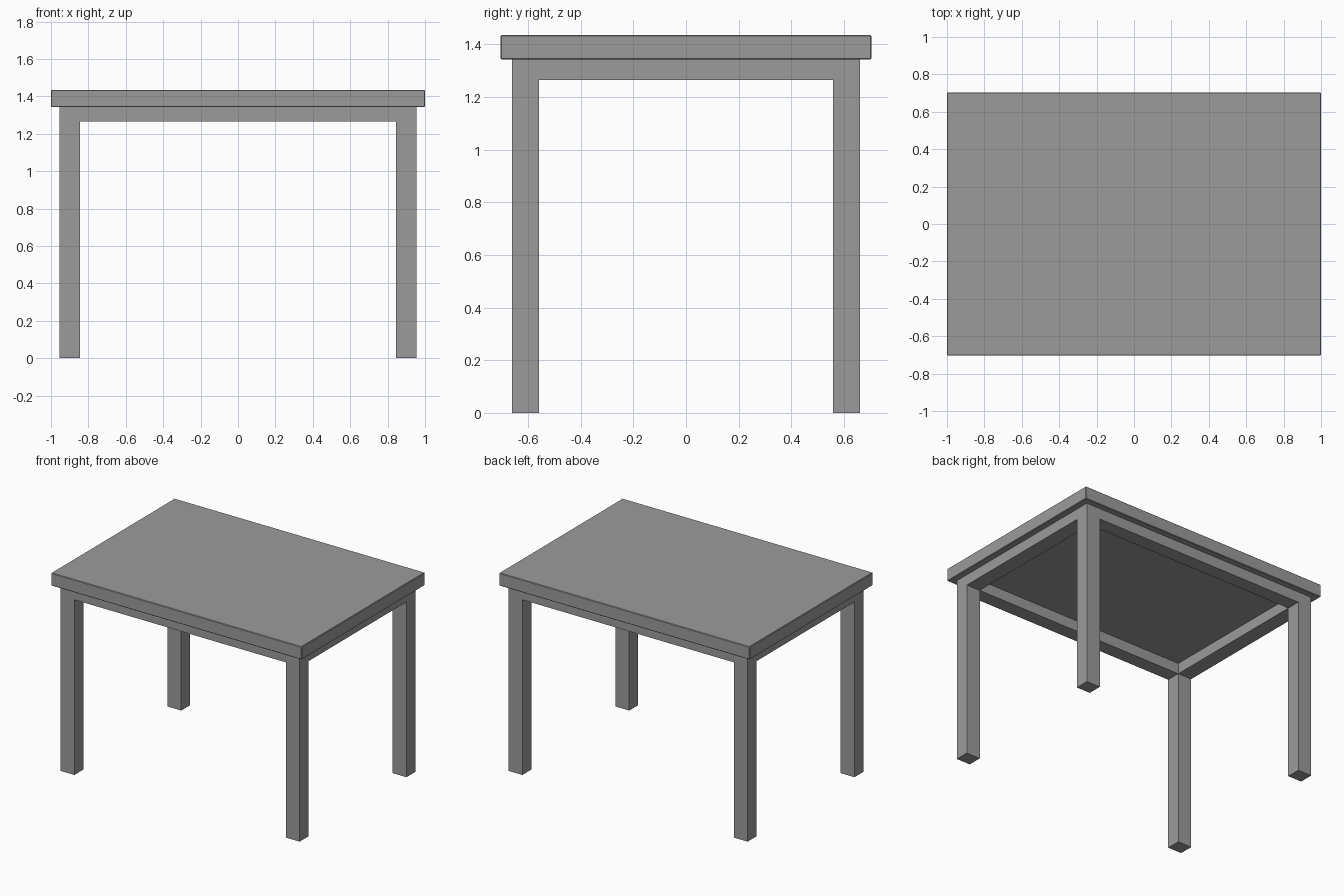
import bpy

default = bpy.data.objects.get("Cube")
if default:
    bpy.data.objects.remove(default, do_unlink=True)

grey = bpy.data.materials.new("plain_grey")
grey.use_nodes = True
colour = (0.33, 0.33, 0.33, 1)
grey.diffuse_color = colour
grey.node_tree.nodes["Principled BSDF"].inputs["Base Color"].default_value = colour

TOP, UNDER, RAIL = 1.435, 1.342, 1.265   # heights: top face, underside, rail bottom
OX, IX = 0.955, 0.845                    # outer and inner leg faces along x
OY, IY = 0.66, 0.558                     # outer and inner leg faces along y


def box(name, x, y, z):
    """Box spanning three (low, high) ranges."""
    spans = (x, y, z)
    bpy.ops.mesh.primitive_cube_add(size=1, location=[(a + b) / 2 for a, b in spans])
    obj = bpy.context.object
    obj.name = name
    obj.scale = [b - a for a, b in spans]
    bpy.ops.object.transform_apply(location=False, rotation=False, scale=True)
    obj.data.materials.append(grey)
    return obj


def side(sign, inner, outer):
    return tuple(sorted((sign * inner, sign * outer)))


# Table top with slightly eased edges
top = box("table_top", (-1, 1), (-0.704, 0.704), (UNDER, TOP))
bevel = top.modifiers.new("eased_edges", "BEVEL")
bevel.width = 0.004
bevel.segments = 1

# Legs, running up to the table top
for sy, depth in ((-1, "front"), (1, "back")):
    for sx, hand in ((-1, "right"), (1, "left")):
        box(f"{depth}_{hand}_leg", side(sx, IX, OX), side(sy, IY, OY), (0, UNDER))

# Rails between the legs, flush with them inside and out
for sy, depth in ((-1, "front"), (1, "back")):
    box(f"{depth}_rail", (-IX, IX), side(sy, IY, OY), (RAIL, UNDER))
for sx, hand in ((-1, "right"), (1, "left")):
    box(f"{hand}_rail", side(sx, IX, OX), (-IY, IY), (RAIL, UNDER))
